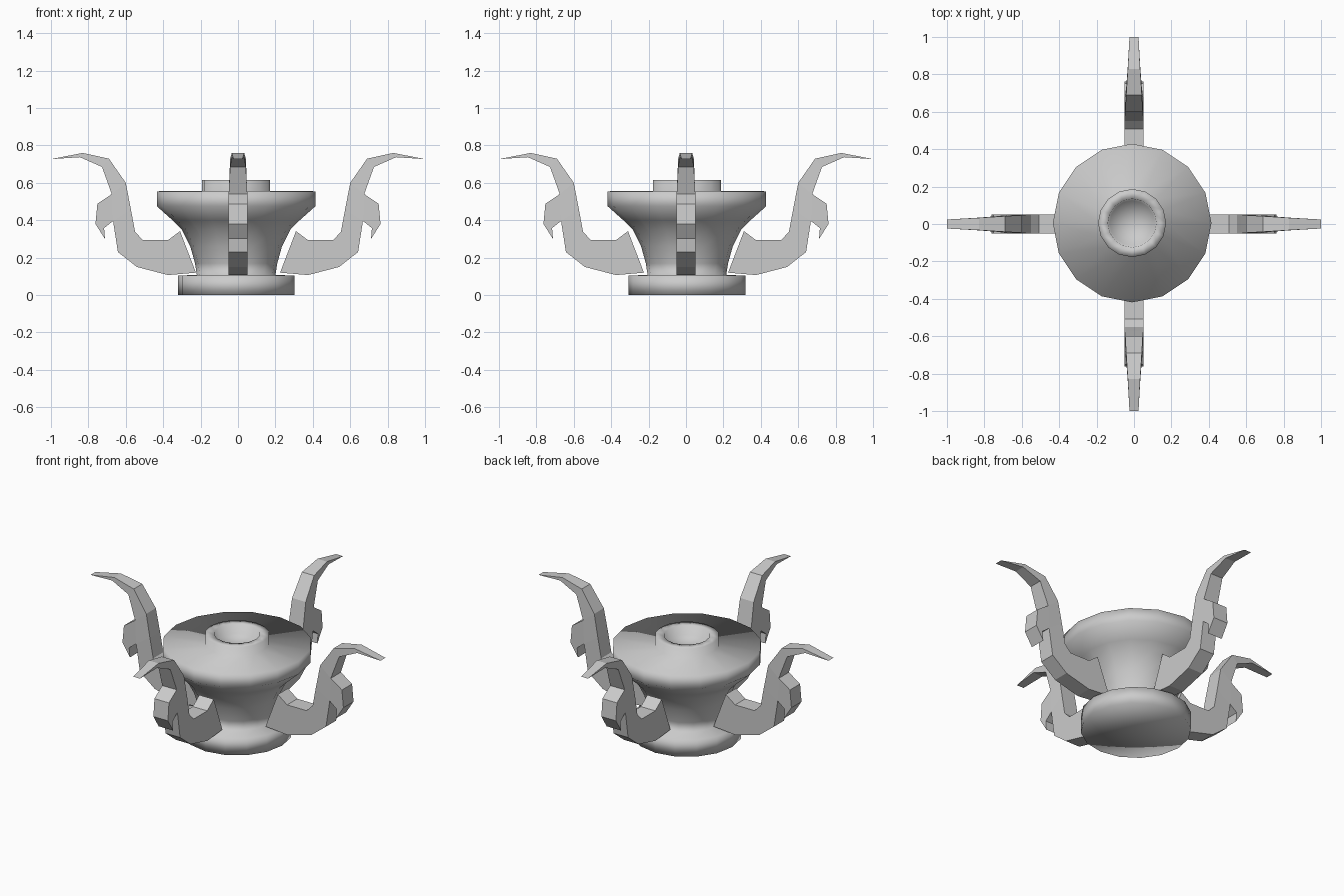
import bpy, bmesh, math
from mathutils import Vector, Matrix

cube = bpy.data.objects.get("Cube")
if cube:
    bpy.data.objects.remove(cube, do_unlink=True)

grey = bpy.data.materials.new("plain grey")
grey.use_nodes = True
COLOUR = (0.6, 0.6, 0.6, 1)
grey.diffuse_color = COLOUR
grey.node_tree.nodes["Principled BSDF"].inputs["Base Color"].default_value = COLOUR


def finish(bm, name, smooth):
    bmesh.ops.recalc_face_normals(bm, faces=bm.faces)
    for f in bm.faces:
        f.smooth = smooth
    mesh = bpy.data.meshes.new(name)
    bm.to_mesh(mesh)
    bm.free()
    mesh.materials.append(grey)
    obj = bpy.data.objects.new(name, mesh)
    bpy.context.collection.objects.link(obj)
    return obj


# Turned body: base disc, flared waist, wide rim and collar with a shallow cup
profile = [(0, 0), (0.312, 0), (0.312, 0.105), (0.21, 0.107), (0.22, 0.17),
           (0.245, 0.26), (0.29, 0.35), (0.34, 0.4), (0.424, 0.475),
           (0.424, 0.555), (0.182, 0.557), (0.182, 0.615), (0.13, 0.615),
           (0.12, 0.56), (0, 0.55)]
bm = bmesh.new()
points = [bm.verts.new((r, 0, z)) for r, z in profile]
edges = [bm.edges.new(pair) for pair in zip(points, points[1:])]
bmesh.ops.spin(bm, geom=points + edges, cent=(0, 0, 0), axis=(0, 0, 1),
               angle=math.tau, steps=16)
bmesh.ops.remove_doubles(bm, verts=bm.verts, dist=0.0005)
body = finish(bm, "turned_body", True)
body.location = (-0.01, 0.005, 0)

# Arm stations: inner point, outer point, inner and outer half width
stations = [((0.31, 0.342), (0.225, 0.12), 0.05, 0.05),
            ((0.374, 0.294), (0.374, 0.107), 0.05, 0.05),
            ((0.508, 0.294), (0.54, 0.15), 0.05, 0.05),
            ((0.55, 0.337), (0.642, 0.23), 0.05, 0.05),
            ((0.573, 0.46), (0.668, 0.396), 0.05, 0.05),
            ((0.6, 0.6), (0.675, 0.54), 0.047, 0.05),
            ((0.69, 0.729), (0.727, 0.685), 0.042, 0.042),
            ((0.83, 0.76), (0.845, 0.737), 0.033, 0.033)]
hook = [(0.716, 0.358), (0.711, 0.3), (0.762, 0.38), (0.752, 0.488)]


def make_arm(name, angle):
    bm = bmesh.new()

    def vert(p, w):
        return bm.verts.new((p[0], w, p[1]))

    # One side of the arm, its pointed tip and the backward hook
    pairs = [(vert(a, wa), vert(b, wb)) for a, b, wa, wb in stations]
    for (a, b), (c, d) in zip(pairs, pairs[1:]):
        bm.faces.new((a, b, d, c))
    tip = vert((1.0, 0.727), 0.024)
    bm.faces.new((*pairs[-1], tip))
    bm.faces.new([pairs[4][1]] + [vert(p, 0.05) for p in hook] + [pairs[5][1]])

    # Mirror the side and close the outline between the two halves
    outline = [e for e in bm.edges if e.is_boundary]
    sides = list(bm.faces)
    twin = {v: bm.verts.new((v.co.x, -v.co.y, v.co.z)) for v in list(bm.verts)}
    for f in sides:
        bm.faces.new([twin[v] for v in reversed(f.verts)])
    for e in outline:
        a, b = e.verts
        bm.faces.new((a, b, twin[b], twin[a]))
    bmesh.ops.rotate(bm, verts=bm.verts, cent=Vector(),
                     matrix=Matrix.Rotation(angle, 3, "Z"))
    return finish(bm, name, False)


for i, side in enumerate(("left", "back", "right", "front")):
    make_arm(side + "_arm", i * math.pi / 2)
